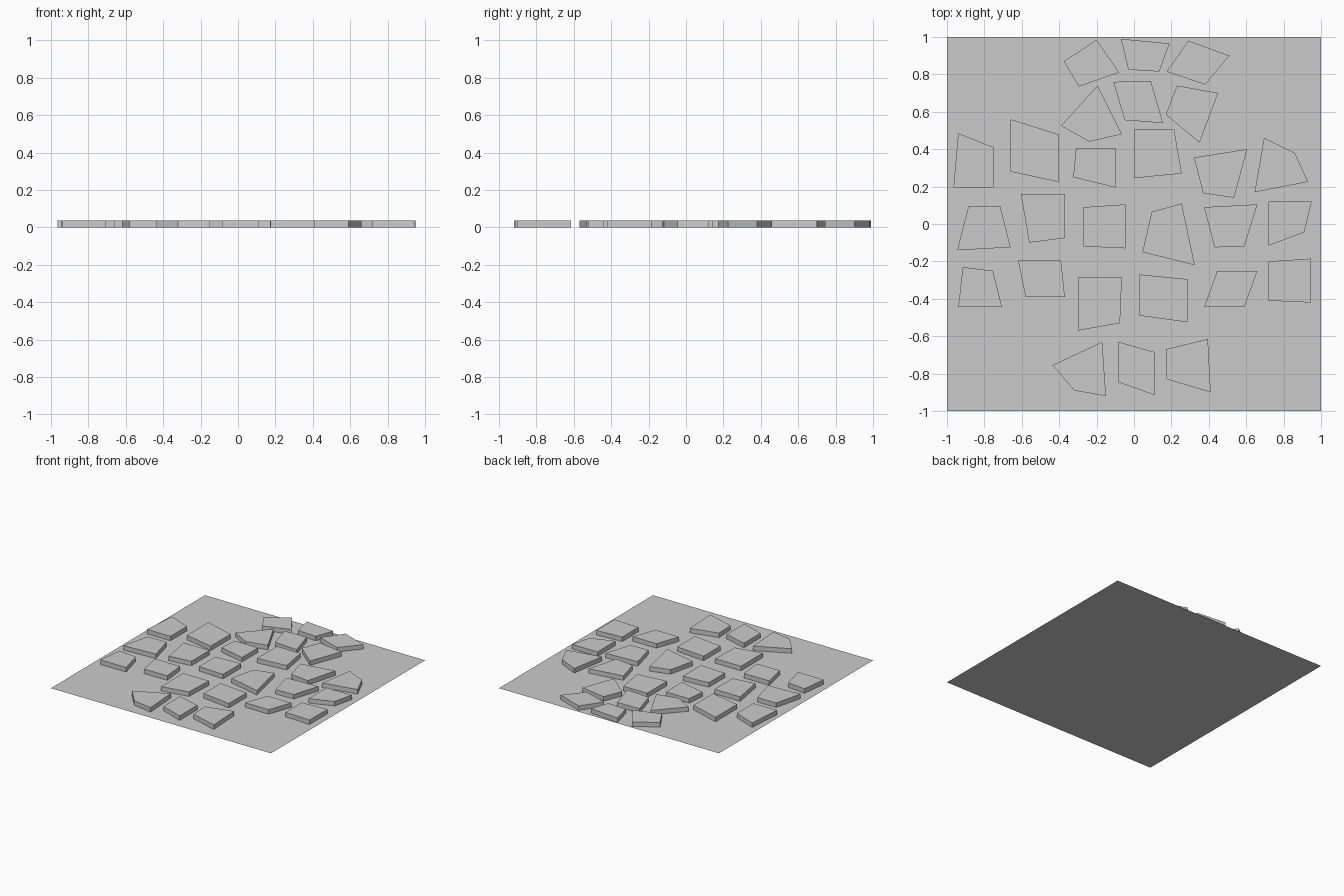
import bpy, bmesh

THICK = 0.037


def make_object(name, bm):
    mesh = bpy.data.meshes.new(name)
    bm.to_mesh(mesh)
    bm.free()
    obj = bpy.data.objects.new(name, mesh)
    bpy.context.collection.objects.link(obj)
    return obj


def stone_row(name, *stones):
    """One row of flat paving stones; each stone is x, y of its four corners."""
    for i, s in enumerate(stones, 1):
        bm = bmesh.new()
        base = bm.faces.new([bm.verts.new((x, y, 0)) for x, y in zip(s[::2], s[1::2])])
        ext = bmesh.ops.extrude_face_region(bm, geom=[base], use_keep_orig=True)
        top = [v for v in ext["geom"] if isinstance(v, bmesh.types.BMVert)]
        bmesh.ops.translate(bm, verts=top, vec=(0, 0, THICK))
        bmesh.ops.recalc_face_normals(bm, faces=bm.faces)
        make_object(f"{name}_stone_{i}", bm)


# ground sheet
bm = bmesh.new()
bmesh.ops.create_grid(bm, x_segments=1, y_segments=1, size=1)
make_object("ground_sheet", bm)

# paving stones, from back to front
stone_row("back",
          (-.20, .985, -.08, .81, -.295, .735, -.375, .87),
          (-.07, .99, .19, .965, .135, .815, -.03, .825),
          (.29, .98, .51, .90, .38, .745, .175, .815))
stone_row("second",
          (-.195, .74, -.065, .48, -.24, .44, -.39, .525),
          (-.11, .76, .09, .765, .155, .54, -.05, .555),
          (.23, .74, .45, .70, .35, .435, .17, .585))
stone_row("third",
          (-.94, .485, -.75, .41, -.75, .195, -.965, .195),
          (-.66, .56, -.405, .48, -.405, .225, -.66, .28),
          (-.31, .405, -.10, .405, -.10, .195, -.325, .25),
          (0, .505, .215, .505, .255, .27, 0, .245),
          (.32, .355, .605, .40, .535, .14, .37, .165))
# five-cornered look on the right: sloped back edge
stone_row("third_end", (.695, .46, .86, .38, .93, .225, .645, .17))
stone_row("middle",
          (-.885, .095, -.715, .095, -.66, -.125, -.945, -.14),
          (-.605, .16, -.37, .16, -.37, -.075, -.56, -.10),
          (-.27, .09, -.045, .105, -.045, -.13, -.27, -.12),
          (.095, .065, .255, .11, .325, -.22, .045, -.15),
          (.375, .09, .66, .105, .59, -.12, .43, -.125),
          (.72, .12, .95, .12, .91, -.045, .72, -.115))
stone_row("fifth",
          (-.915, -.23, -.755, -.25, -.705, -.445, -.94, -.445),
          (-.62, -.195, -.39, -.195, -.37, -.39, -.58, -.39),
          (-.30, -.285, -.065, -.285, -.075, -.53, -.30, -.57),
          (.03, -.27, .285, -.295, .285, -.525, .03, -.49),
          (.445, -.25, .66, -.25, .59, -.445, .375, -.445),
          (.72, -.20, .945, -.185, .945, -.42, .72, -.41))
stone_row("front",
          (-.435, -.755, -.17, -.63, -.15, -.92, -.32, -.89),
          (-.085, -.63, .11, -.685, .11, -.915, -.085, -.845),
          (.17, -.67, .395, -.615, .41, -.90, .175, -.83))
